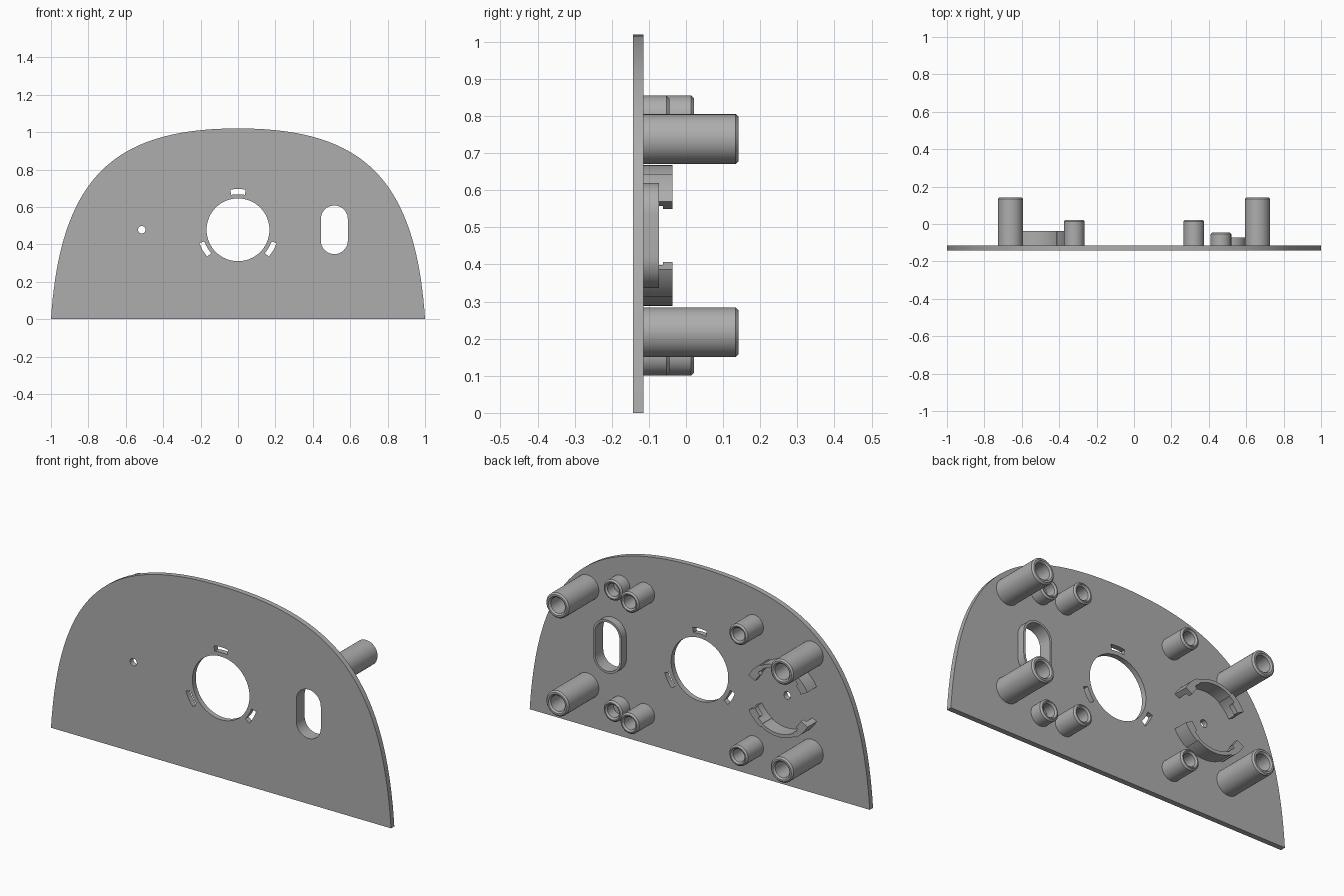
import bpy, bmesh
from math import sin, cos, pi, radians
from mathutils import Matrix, Vector

cube = bpy.data.objects.get("Cube")
if cube:
    bpy.data.objects.remove(cube, do_unlink=True)

grey = bpy.data.materials.new("grey plastic")
grey.use_nodes = True
COLOUR = (0.42, 0.42, 0.42, 1)
grey.diffuse_color = COLOUR
grey.node_tree.nodes["Principled BSDF"].inputs["Base Color"].default_value = COLOUR

FRONT, BACK = -0.143, -0.115      # plate faces
MID = 0.478                       # height of the openings' centre line
STAND_TO_BACK = Matrix.Rotation(pi / 2, 4, "X")


def finish(name, bm):
    """Turn a bmesh into a smooth-shaded object with sharp edges."""
    bmesh.ops.remove_doubles(bm, verts=bm.verts, dist=0.0001)
    bmesh.ops.recalc_face_normals(bm, faces=bm.faces)
    mesh = bpy.data.meshes.new(name)
    bm.to_mesh(mesh)
    bm.free()
    mesh.materials.append(grey)
    obj = bpy.data.objects.new(name, mesh)
    bpy.context.collection.objects.link(obj)
    bpy.ops.object.select_all(action="DESELECT")
    obj.select_set(True)
    bpy.context.view_layer.objects.active = obj
    bpy.ops.object.shade_smooth_by_angle(angle=radians(30))
    return obj


def extrude_loops(name, loops, y0, y1):
    """Extrude closed x-z outlines from y0 to y1; inner loops become holes."""
    curve = bpy.data.curves.new(name + " outline", "CURVE")
    curve.dimensions = "2D"
    curve.fill_mode = "BOTH"
    curve.extrude = (y1 - y0) / 2
    for loop in loops:
        spline = curve.splines.new("POLY")
        spline.points.add(len(loop) - 1)
        for point, (x, z) in zip(spline.points, loop):
            point.co = (x, z, 0, 1)
        spline.use_cyclic_u = True
    temp = bpy.data.objects.new(name + " outline", curve)
    bpy.context.collection.objects.link(temp)
    graph = bpy.context.evaluated_depsgraph_get()
    mesh = bpy.data.meshes.new_from_object(temp.evaluated_get(graph))
    bm = bmesh.new()
    bm.from_mesh(mesh)
    bpy.data.objects.remove(temp, do_unlink=True)
    bpy.data.curves.remove(curve)
    bpy.data.meshes.remove(mesh)
    bm.transform(Matrix.Translation((0, (y0 + y1) / 2, 0)) @ STAND_TO_BACK)
    return finish(name, bm)


def arc(cx, cz, r, a0, a1, n):
    angles = [radians(a0 + (a1 - a0) * i / n) for i in range(n + 1)]
    return [(cx + r * cos(a), cz + r * sin(a)) for a in angles]


def circle(cx, cz, r, n=64):
    return arc(cx, cz, r, 0, 360, n)[:-1]


def sector(cx, cz, r0, r1, a0, a1, n=16):
    return arc(cx, cz, r1, a0, a1, n) + arc(cx, cz, r0, a1, a0, n)


def oval(cx, cz, r, half_height):
    d = half_height - r
    return arc(cx, cz + d, r, 0, 180, 24) + arc(cx, cz - d, r, 180, 360, 24)


def post(name, x, z, r, hole, tip):
    """Hollow round post with chamfered rims, turned around the y axis."""
    c = 0.008
    length = tip - BACK
    profile = [(r, 0), (r, length - c), (r - c, length), (hole + c, length),
               (hole, length - c), (hole, 0.01), (0, 0.01)]
    bm = bmesh.new()
    verts = [bm.verts.new((px, py, 0)) for px, py in profile]
    edges = [bm.edges.new(pair) for pair in zip(verts, verts[1:])]
    bmesh.ops.spin(bm, geom=verts + edges, cent=(0, 0, 0), axis=(0, 1, 0),
                   angle=2 * pi, steps=40)
    bm.transform(Matrix.Translation((x, BACK, z)))
    return finish(name, bm)


# Domed plate with its openings
ends = [Vector(p) for p in ((1, 0), (0.95, 0.76), (0.66, 1.02), (0, 1.02))]
half = []
for i in range(41):
    t = i / 40
    s = 1 - t
    p = s**3 * ends[0] + 3*s*s*t * ends[1] + 3*s*t*t * ends[2] + t**3 * ends[3]
    half.append((p.x, p.y))
outline = half + [(-x, z) for x, z in reversed(half[:-1])]
slots = [sector(0, MID, 0.19, 0.218, a - 11, a + 11) for a in (90, 210, 330)]
extrude_loops("plate", [outline, circle(0, MID, 0.168), circle(-0.515, MID, 0.02, 24),
                        oval(0.515, MID, 0.072, 0.13)] + slots, FRONT, BACK)

# Raised collar around the oval opening
extrude_loops("oval_collar", [oval(0.515, MID, 0.084, 0.142),
                              oval(0.515, MID, 0.072, 0.13)], BACK, -0.073)

# Posts, mirrored above and below the centre line
for level, z_tall, z_short in (("upper", 0.738, 0.8), ("lower", 0.217, 0.156)):
    for side, sign in (("left", 1), ("right", -1)):
        post(f"{level}_{side}_tall_post", sign * 0.66, z_tall, 0.067, 0.042, 0.142)
        post(f"{level}_{side}_short_post", sign * 0.32, z_short, 0.055, 0.034, 0.022)
    post(f"{level}_low_post", 0.465, z_short, 0.055, 0.034, -0.045)

# Curved clips holding a round part around the small hole
CLIP_TOP = -0.037
for level, turn in (("upper", 0), ("lower", 180)):
    extrude_loops(f"{level}_clip_wall", [sector(-0.515, MID, 0.172, 0.19, 57 + turn, 123 + turn)],
                  BACK, CLIP_TOP)
    for end, a in (("first", 28), ("second", 122)):
        a += turn
        extrude_loops(f"{level}_clip_{end}_end",
                      [sector(-0.515, MID, 0.168, 0.196, a, a + 30)], BACK, CLIP_TOP)
        # inward lip near the tip of the clip
        lip = a if end == "first" else a + 12
        extrude_loops(f"{level}_clip_{end}_lip",
                      [sector(-0.515, MID, 0.152, 0.17, lip, lip + 18)], -0.062, CLIP_TOP)
